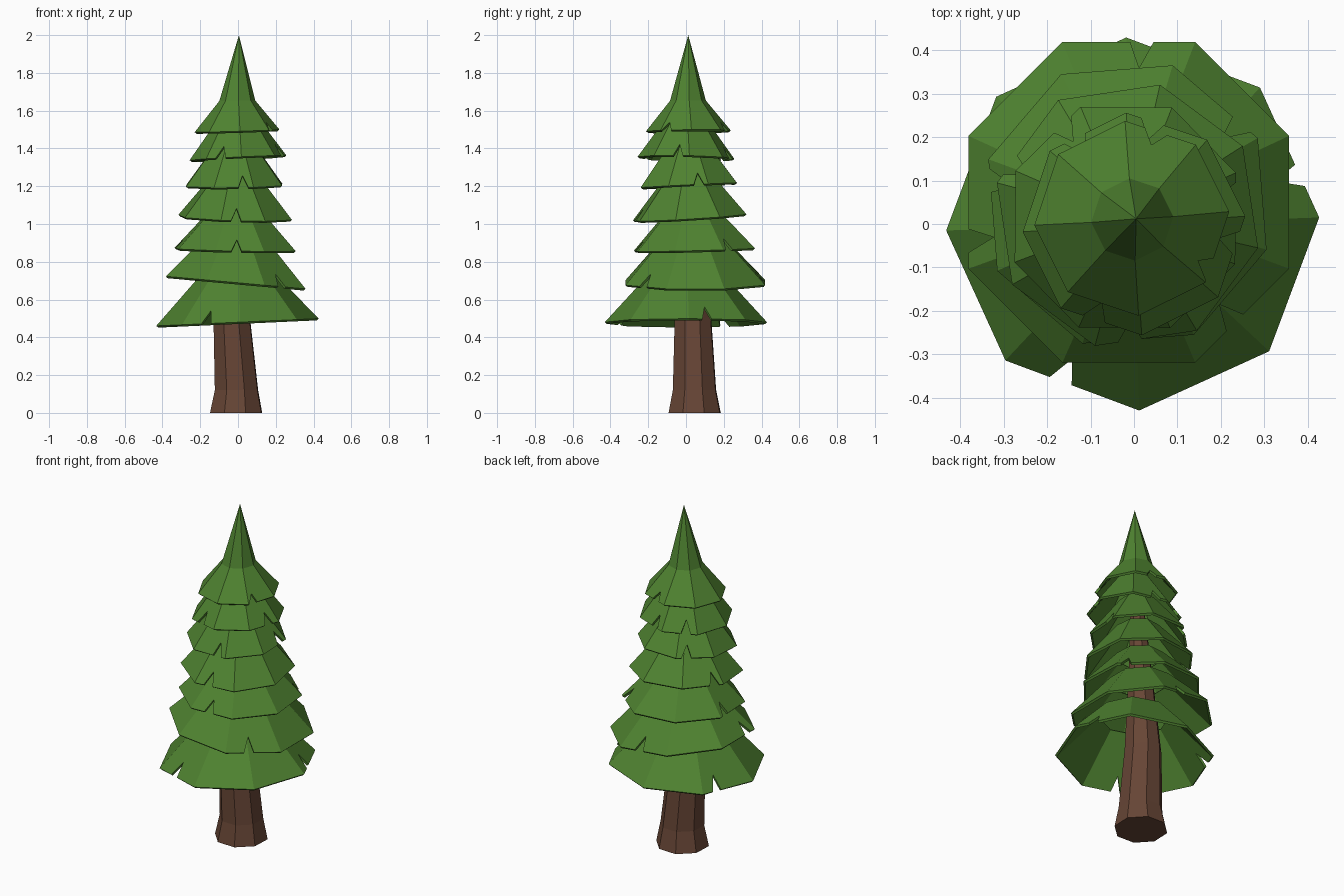
import bpy, bmesh, math
from mathutils import Vector

if "Cube" in bpy.data.objects:
    bpy.data.objects.remove(bpy.data.objects["Cube"])


def material(name, rgb):
    m = bpy.data.materials.new(name)
    m.diffuse_color = (*rgb, 1)
    m.use_nodes = True
    m.node_tree.nodes["Principled BSDF"].inputs["Base Color"].default_value = m.diffuse_color
    return m


GREEN = material("needle green", (0.078, 0.225, 0.030))
BROWN = material("bark brown", (0.135, 0.060, 0.036))
SIDES = 8


def make_object(name, bm, mat):
    bmesh.ops.recalc_face_normals(bm, faces=bm.faces)
    me = bpy.data.meshes.new(name)
    bm.to_mesh(me)
    bm.free()
    me.materials.append(mat)
    ob = bpy.data.objects.new(name, me)
    bpy.context.collection.objects.link(ob)
    return ob


def ring(cx, cy, z, r, offset, tx=0.0, ty=0.0):
    """Octagon of points, tilted by slopes tx and ty."""
    pts = []
    for i in range(SIDES):
        a = math.radians(offset + 360 / SIDES * i)
        dx, dy = r * math.cos(a), r * math.sin(a)
        pts.append(Vector((cx + dx, cy + dy, z + tx * dx + ty * dy)))
    return pts


# Trunk: flared foot, bent slightly, tapering up inside the branches
def trunk():
    bm = bmesh.new()
    levels = [(-0.01, 0.046, 0, 0.147), (-0.008, 0.045, 0.12, 0.122),
              (-0.033, 0.037, 0.5, 0.103), (-0.02, 0.03, 1.0, 0.065),
              (0.0, 0.01, 1.62, 0.025)]
    rings = [[bm.verts.new(p) for p in ring(x, y, z, r, 20)] for x, y, z, r in levels]
    for a, b in zip(rings, rings[1:]):
        for i in range(SIDES):
            j = (i + 1) % SIDES
            bm.faces.new((a[i], a[j], b[j], b[i]))
    bm.faces.new(rings[0][::-1])
    bm.faces.new(rings[-1])
    make_object("trunk", bm, BROWN)


# Branch tier: hollow skirt with V notches cut in its lower edge
def tier(name, cx, cy, z, r, offset, tx, ty, r_top, h, notches, tip=None):
    bm = bmesh.new()
    low = ring(cx, cy, z, r, offset, tx, ty)
    top = ring(cx * 0.8, cy * 0.8, z + h, r_top, offset, tx * 0.6, ty * 0.6)
    lv = [bm.verts.new(p) for p in low]
    tv = [bm.verts.new(p) for p in top]
    step = 360 / SIDES
    cuts = {}
    for az in notches:
        f = ((az - offset) % 360) / step
        cuts[int(f)] = min(max(f - int(f), 0.2), 0.8)
    for i in range(SIDES):
        j = (i + 1) % SIDES
        edge = []
        if i in cuts:
            t = cuts[i]
            w = 0.03 / (low[j] - low[i]).length
            tip_pt = low[i].lerp(low[j], t).lerp(top[i].lerp(top[j], t), 0.27)
            edge = [bm.verts.new(low[i].lerp(low[j], t - w)), bm.verts.new(tip_pt),
                    bm.verts.new(low[i].lerp(low[j], t + w * 0.8))]
        bm.faces.new([lv[i], *edge, lv[j], tv[j], tv[i]])
    if tip:
        apex = bm.verts.new(tip)
        for i in range(SIDES):
            bm.faces.new((tv[i], tv[(i + 1) % SIDES], apex))
    ob = make_object(name, bm, GREEN)
    mod = ob.modifiers.new("thickness", 'SOLIDIFY')
    mod.thickness = 0.014
    mod.offset = -1


trunk()
tier("branch_tier_1", -0.003, 0.0, 0.48, 0.43, 2, 0.045, 0.0, 0.20, 0.25, (246, 17, 150))
tier("branch_tier_2", -0.012, 0.05, 0.69, 0.40, 22.5, -0.09, 0.0, 0.17, 0.24, (86, 200, 312))
tier("branch_tier_3", -0.015, 0.045, 0.865, 0.337, 27, -0.02, 0.025, 0.13, 0.22, (272, 35, 165))
tier("branch_tier_4", -0.015, 0.02, 1.035, 0.31, 31, -0.03, 0.06, 0.12, 0.23, (272, 160))
tier("branch_tier_5", -0.02, 0.015, 1.205, 0.275, 22, 0.01, 0.05, 0.10, 0.23, (281, 12, 125))
tier("branch_tier_6", 0.0, 0.0, 1.35, 0.257, 4, 0.05, -0.02, 0.09, 0.23, (248, 80, 125, 350))
tier("branch_tier_7_tip", -0.005, 0.013, 1.493, 0.225, 4, 0.03, 0.01, 0.095, 0.16,
     (75, 325), tip=(0.005, 0.012, 2.0))
